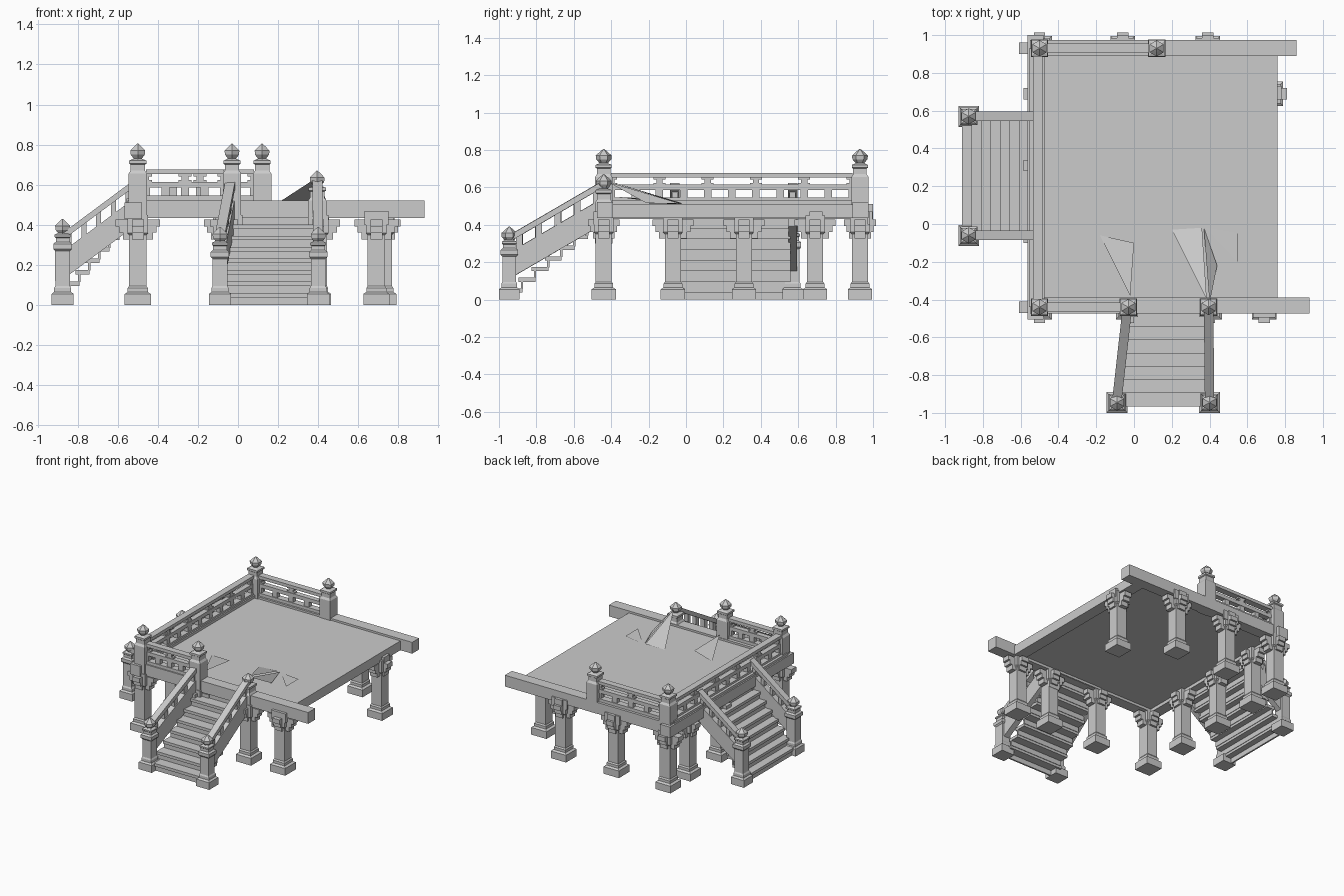
import bpy, bmesh, math
from mathutils import Vector

if "Cube" in bpy.data.objects:
    bpy.data.objects.remove(bpy.data.objects["Cube"])


def finish(name, bm):
    bmesh.ops.recalc_face_normals(bm, faces=bm.faces)
    me = bpy.data.meshes.new(name)
    bm.to_mesh(me)
    bm.free()
    ob = bpy.data.objects.new(name, me)
    bpy.context.collection.objects.link(ob)
    return ob


def add_bar(bm, p0, p1, w, h):
    """Bar between two points, w wide sideways, h tall, with vertical ends."""
    p0, p1 = Vector(p0), Vector(p1)
    d = p1 - p0
    s = Vector((-d.y, d.x, 0)).normalized() * w / 2
    u = Vector((0, 0, h / 2))
    rings = [[bm.verts.new(p + a * s + b * u) for a, b in ((-1, -1), (1, -1), (1, 1), (-1, 1))]
             for p in (p0, p1)]
    for r in rings:
        bm.faces.new(r)
    for i in range(4):
        j = (i + 1) % 4
        bm.faces.new((rings[0][i], rings[0][j], rings[1][j], rings[1][i]))


def bar(name, p0, p1, w, h):
    bm = bmesh.new()
    add_bar(bm, p0, p1, w, h)
    return finish(name, bm)


def box(name, x0, x1, y0, y1, z0, z1):
    return bar(name, (x0, (y0 + y1) / 2, (z0 + z1) / 2), (x1, (y0 + y1) / 2, (z0 + z1) / 2), y1 - y0, z1 - z0)


def add_lathe(bm, x, y, prof, n):
    """Stack of n-sided rings; prof holds (half width, z)."""
    k = 1 / math.cos(math.pi / n)
    rings = []
    for r, z in prof:
        rings.append([bm.verts.new((x + r * k * math.cos(2 * math.pi * (i + .5) / n),
                                    y + r * k * math.sin(2 * math.pi * (i + .5) / n), z)) for i in range(n)])
    for a, b in zip(rings, rings[1:]):
        for i in range(n):
            j = (i + 1) % n
            bm.faces.new((a[i], a[j], b[j], b[i]))
    bm.faces.new(rings[0])
    bm.faces.new(rings[-1])


def add_finial(bm, x, y, t):
    add_lathe(bm, x, y, [(.024, t - .09), (.02, t - .075), (.035, t - .055), (.037, t - .035),
                         (.018, t - .015), (.002, t)], 6)


BASE = [(.065, 0), (.065, .055), (.05, .065), (.05, .085), (.043, .095)]


# Supporting legs with square base and bracketed head
def leg(name, x, y, along):
    bm = bmesh.new()
    add_lathe(bm, x, y, BASE + [(.043, .35), (.052, .36), (.052, .45)], 4)
    d = Vector((1, 0, 0)) if along == 'x' else Vector((0, 1, 0))
    c = Vector((x, y, 0))
    for dirn, reach in ((d, .11), (d.yx.to_3d(), .085)):
        for half, z in ((reach, .41), (reach * .85, .38), (reach * .68, .345)):
            o = Vector((0, 0, z))
            add_bar(bm, c - dirn * half + o, c + dirn * half + o, .06, .035)
    return finish(name, bm)


for x in (-.5, -.03, .40, .69):
    leg("front_leg", x, -.44, 'x')
for x in (-.5, -.06, .39):
    leg("back_leg", x, .93, 'x')
for y in (-.07, .31, .69):
    leg("left_leg", -.5, y, 'y')
leg("right_leg", .725, .69, 'y')

# Deck and its edge beams
box("deck", -.53, .70, -.41, .91, .455, .507)
box("front_beam", -.55, .93, -.475, -.39, .435, .522)
box("back_beam", -.55, .86, .89, .975, .435, .522)
box("left_beam", -.565, -.48, -.505, 1.0, .43, .512)
box("right_beam", .67, .76, -.39, .89, .435, .507)
box("left_sill", -.555, -.475, -.44, .93, .51, .53)
for x in (-.06, .39):
    box("back_peg", x - .065, x + .065, .97, .985, .40, .47)
    box("back_peg_end", x - .03, x + .03, .98, .997, .40, .47)
box("front_peg", .63, .75, -.495, -.47, .40, .47)
box("right_peg", .755, .78, .66, .73, .40, .47)


# Deck posts with caps and faceted finials
def post(name, x, y, t):
    bm = bmesh.new()
    add_lathe(bm, x, y, [(.046, t - .37), (.046, t - .15), (.036, t - .135), (.036, t - .105),
                         (.043, t - .1), (.043, t - .085), (.02, t - .075)], 4)
    add_finial(bm, x, y, t)
    return finish(name, bm)


post("front_left_post", -.5, -.44, .805)
post("back_left_post", -.5, .93, .805)
post("front_stair_post", -.03, -.44, .805)
post("front_stair_post", .395, -.44, .67)
post("back_end_post", .12, .93, .805)


# Short newels at the foot of each stair
def newel(name, x, y, t):
    bm = bmesh.new()
    add_lathe(bm, x, y, [(r * .85, z) for r, z in BASE] + [(.037, t - .16), (.046, t - .15), (.046, t - .125),
              (.034, t - .115), (.034, t - .095), (.04, t - .09), (.04, t - .08), (.02, t - .07)], 4)
    add_finial(bm, x, y, t)
    return finish(name, bm)


for y in (.57, -.06):
    newel("left_stair_newel", -.875, y, .43)
for x in (-.09, .40):
    newel("front_stair_newel", x, -.945, .39)


# Level balustrades: three rails, tall balusters and half-spaced stubs
def balustrade(name, p0, p1, n):
    bm = bmesh.new()
    a, b = Vector(p0), Vector(p1)
    for z, w, h in ((.665, .05, .024), (.60, .04, .028), (.53, .05, .03)):
        o = Vector((0, 0, z))
        add_bar(bm, a + o, b + o, w, h)
    e = (b - a).normalized()
    for i in range(2 * n + 1):
        c = a.lerp(b, i / (2 * n))
        lo = Vector((0, 0, .563))
        add_bar(bm, c - e * .02 + lo, c + e * .02 + lo, .035, .05)
        if i % 2 == 0:
            for half, z, h in ((.017, .633, .045), (.032, .648, .013), (.032, .618, .013)):
                o = Vector((0, 0, z))
                add_bar(bm, c - e * half + o, c + e * half + o, .03, h)
    return finish(name, bm)


balustrade("front_balustrade", (-.46, -.44, 0), (-.07, -.44, 0), 2)
balustrade("left_balustrade", (-.51, -.40, 0), (-.51, .89, 0), 5)
balustrade("back_balustrade", (-.46, .93, 0), (.08, .93, 0), 2)


# Sloping stair sides: handrail, stubs and deep stringer
def stair_side(name, p0, p1):
    bm = bmesh.new()
    a, b = Vector(p0), Vector(p1)
    for dz, w, h in ((0, .05, .035), (-.145, .045, .14)):
        o = Vector((0, 0, dz))
        add_bar(bm, a + o, b + o, w, h)
    o = Vector((0, 0, -.046))
    for i in range(5):
        t = .08 + i * .21
        add_bar(bm, a.lerp(b, t - .035) + o, a.lerp(b, t + .035) + o, .032, .065)
    return finish(name, bm)


stair_side("front_stair_left_side", (-.09, -.93, .335), (-.035, -.44, .62))
stair_side("front_stair_right_side", (.40, -.93, .335), (.395, -.44, .62))
for y in (.57, -.06):
    stair_side("left_stair_side", (-.87, y, .345), (-.52, y, .605))

# Stair treads and risers
N = 8
for i in range(N):
    z = .06 + i * .057
    y = -.965 + i * .07
    left = -.075 + i * .007
    box("front_tread", left, .385, y, y + .09, z - .022, z)
    box("front_riser", left, .385, y + .012, y + .024, z - .06, z - .02)
    x = -.91 + i * .05
    box("left_tread", x, x + .07, -.05, .56, z - .022, z)
    box("left_riser", x + .012, x + .024, -.05, .56, z - .06, z - .02)

# Ragged loose boards leaning on the deck behind the front stair
bm = bmesh.new()
for tri in (((.20, -.03, .51), (.36, -.02, .515), (.385, -.40, .63)),
            ((.37, -.02, .51), (.44, -.22, .52), (.40, -.42, .63)),
            ((.38, -.02, .51), (.55, -.05, .515), (.55, -.20, .515)),
            ((-.18, -.06, .51), (0, -.10, .53), (-.02, -.38, .55))):
    bm.faces.new([bm.verts.new(p) for p in tri])
finish("loose_boards", bm)
